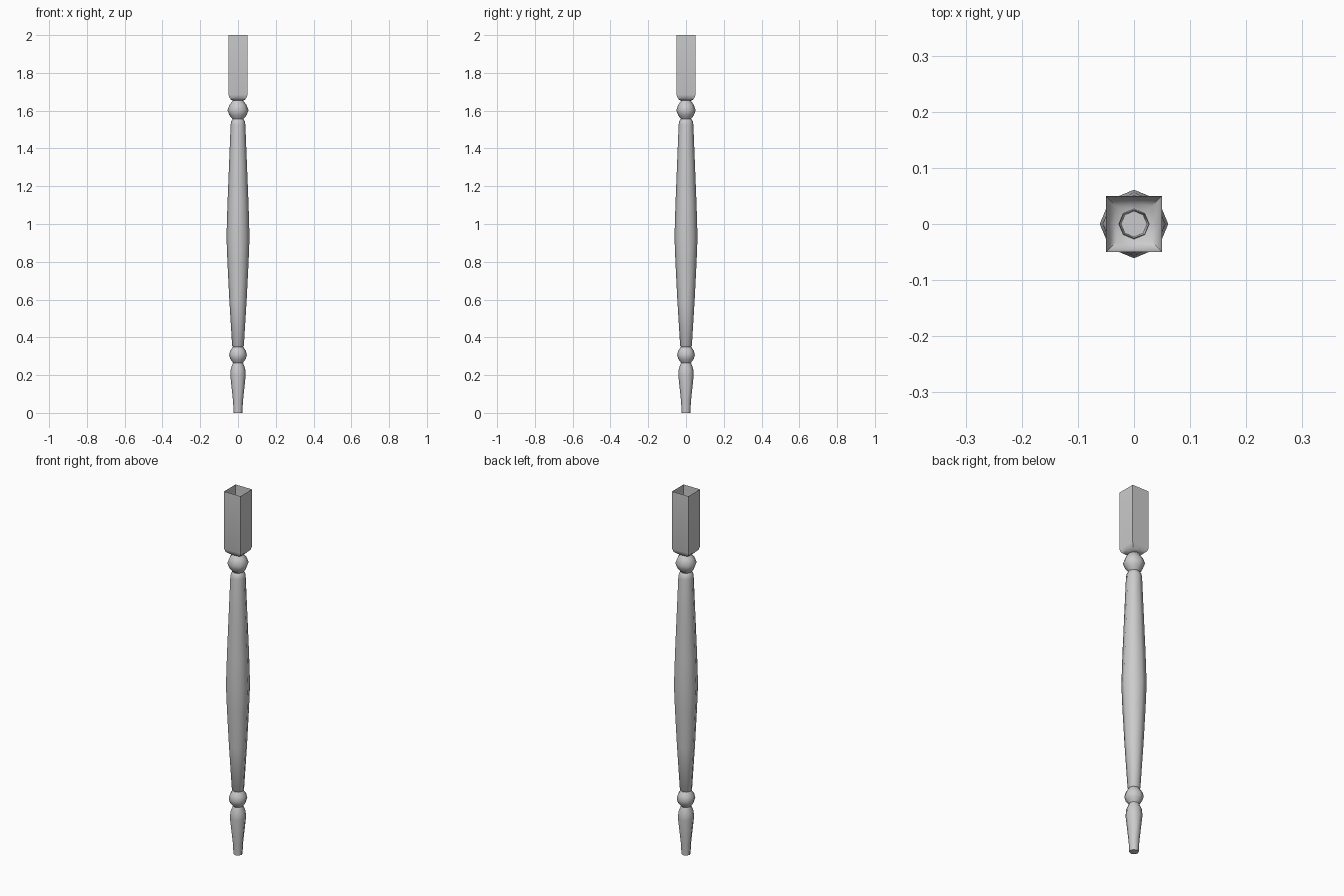
import bpy
import bmesh
from math import sin, cos, pi, radians

if "Cube" in bpy.data.objects:
    bpy.data.objects.remove(bpy.data.objects["Cube"], do_unlink=True)

SIDES = 8

grey = bpy.data.materials.new("plain_grey")
grey.use_nodes = True
colour = (0.6, 0.6, 0.6, 1)
grey.diffuse_color = colour
grey.node_tree.nodes["Principled BSDF"].inputs["Base Color"].default_value = colour


def ring_point(i, radius, square):
    """Point on an eight-sided ring, blended from round (0) to square (1)."""
    c, s = cos(2 * pi * i / SIDES), sin(2 * pi * i / SIDES)
    stretch = 1 + square * (1 / max(abs(c), abs(s)) - 1)
    return radius * c * stretch, radius * s * stretch


def turned_part(name, profile, square=None, depth=1, cap=False):
    """Hollow turned section from (height, radius) pairs."""
    bm = bmesh.new()
    rings = []
    for k, (z, r) in enumerate(profile):
        blend = square[k] if square else 0
        points = [ring_point(i, r, blend) for i in range(SIDES)]
        rings.append([bm.verts.new((x, y * depth, z)) for x, y in points])
    for low, high in zip(rings, rings[1:]):
        for i in range(SIDES):
            j = (i + 1) % SIDES
            bm.faces.new((low[i], low[j], high[j], high[i]))
    if cap:
        bm.faces.new(rings[0][::-1])
    mesh = bpy.data.meshes.new(name)
    bm.to_mesh(mesh)
    bm.free()
    mesh.materials.append(grey)
    obj = bpy.data.objects.new(name, mesh)
    bpy.context.collection.objects.link(obj)
    bpy.ops.object.select_all(action="DESELECT")
    obj.select_set(True)
    bpy.context.view_layer.objects.active = obj
    bpy.ops.object.shade_smooth_by_angle(angle=radians(50))


# Tapered foot, closed underneath
turned_part("foot", [(0, 0.023), (0.06, 0.026), (0.2, 0.041),
                     (0.235, 0.038), (0.265, 0.026)], cap=True)

# Small bead above the foot
turned_part("lower_bead", [(0.265, 0.026), (0.285, 0.041), (0.307, 0.047),
                           (0.33, 0.041), (0.35, 0.027)])

# Long shaft swelling in the middle
turned_part("shaft", [(0.35, 0.027), (0.355, 0.031), (0.6, 0.046),
                      (0.8, 0.056), (0.93, 0.061), (1.1, 0.056),
                      (1.3, 0.048), (1.525, 0.039), (1.545, 0.036),
                      (1.555, 0.028)])

# Large bead below the square block
turned_part("upper_bead", [(1.555, 0.028), (1.575, 0.045), (1.603, 0.056),
                           (1.632, 0.044), (1.653, 0.027)], depth=0.92)

# Square open-topped block with a rounded funnel base
turned_part("square_block", [(1.653, 0.027), (1.656, 0.035), (1.668, 0.045),
                             (1.685, 0.05), (2, 0.05)],
            square=[0, 0.7, 1, 1, 1])
